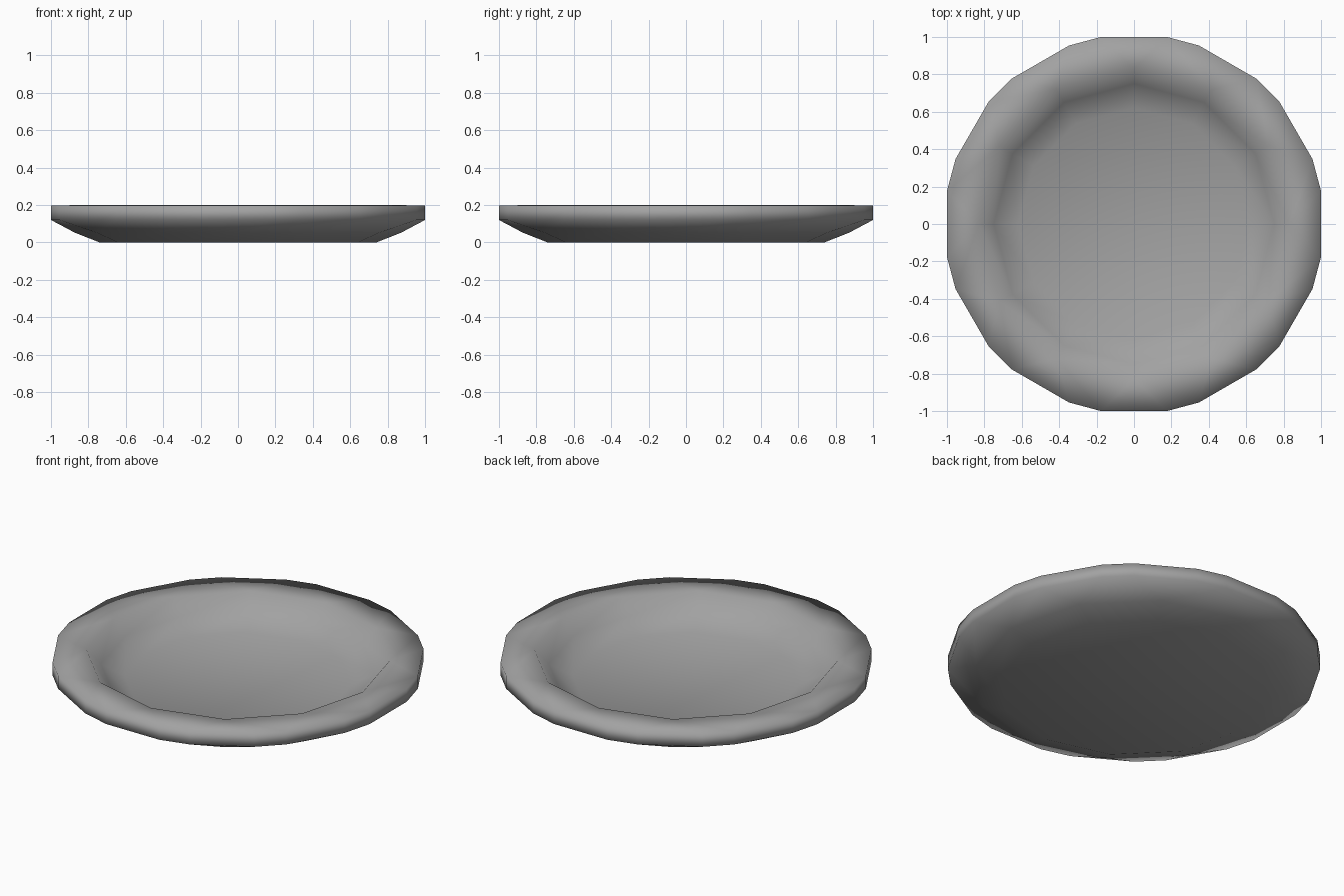
import bpy, bmesh
from math import cos, sin, radians

if "Cube" in bpy.data.objects:
    bpy.data.objects.remove(bpy.data.objects["Cube"])

SIDES = 12


def plain_ring(bm, r, z):
    # twelve-sided ring with corners on the axes
    return [bm.verts.new((r * cos(radians(30 * i)), r * sin(radians(30 * i)), z))
            for i in range(SIDES)]


def split_ring(bm, r, z):
    # twenty-four-sided ring: each of the twelve corners split in two
    angles = [radians(30 * i + d) for i in range(SIDES) for d in (-10, 10)]
    return [bm.verts.new((r * cos(a), r * sin(a), z)) for a in angles]


def bridge(bm, a, b):
    # same-count rings: plain quads; plain to split ring: triangulated fan
    n = len(a)
    if n == len(b):
        for i in range(n):
            j = (i + 1) % n
            bm.faces.new((a[i], a[j], b[j], b[i]))
        return
    if n > len(b):
        a, b = b, a
    for i in range(SIDES):
        j = (i + 1) % SIDES
        bm.faces.new((a[i], b[2 * i + 1], b[2 * i]))
        bm.faces.new((a[i], b[2 * j], b[2 * i + 1]))
        bm.faces.new((a[i], a[j], b[2 * j]))


bm = bmesh.new()
# profile from the foot, round the rim, down to the floor
rings = [
    plain_ring(bm, 0.74, 0.0),
    plain_ring(bm, 0.872, 0.052),
    split_ring(bm, 1.0154, 0.12),
    split_ring(bm, 1.0154, 0.197),
    plain_ring(bm, 0.83, 0.20),
    plain_ring(bm, 0.75, 0.115),
    plain_ring(bm, 0.62, 0.05),
]
for a, b in zip(rings, rings[1:]):
    bridge(bm, a, b)
# underside and eating surface
bm.faces.new(rings[0][::-1])
bm.faces.new(rings[-1])
bmesh.ops.recalc_face_normals(bm, faces=bm.faces[:])
for f in bm.faces:
    f.smooth = True

mesh = bpy.data.meshes.new("plate")
bm.to_mesh(mesh)
bm.free()
plate = bpy.data.objects.new("plate", mesh)
bpy.context.collection.objects.link(plate)

# mid-grey glaze
glaze = bpy.data.materials.new("grey_glaze")
glaze.diffuse_color = (0.36, 0.36, 0.36, 1)
glaze.use_nodes = True
glaze.node_tree.nodes["Principled BSDF"].inputs["Base Color"].default_value = glaze.diffuse_color
mesh.materials.append(glaze)
